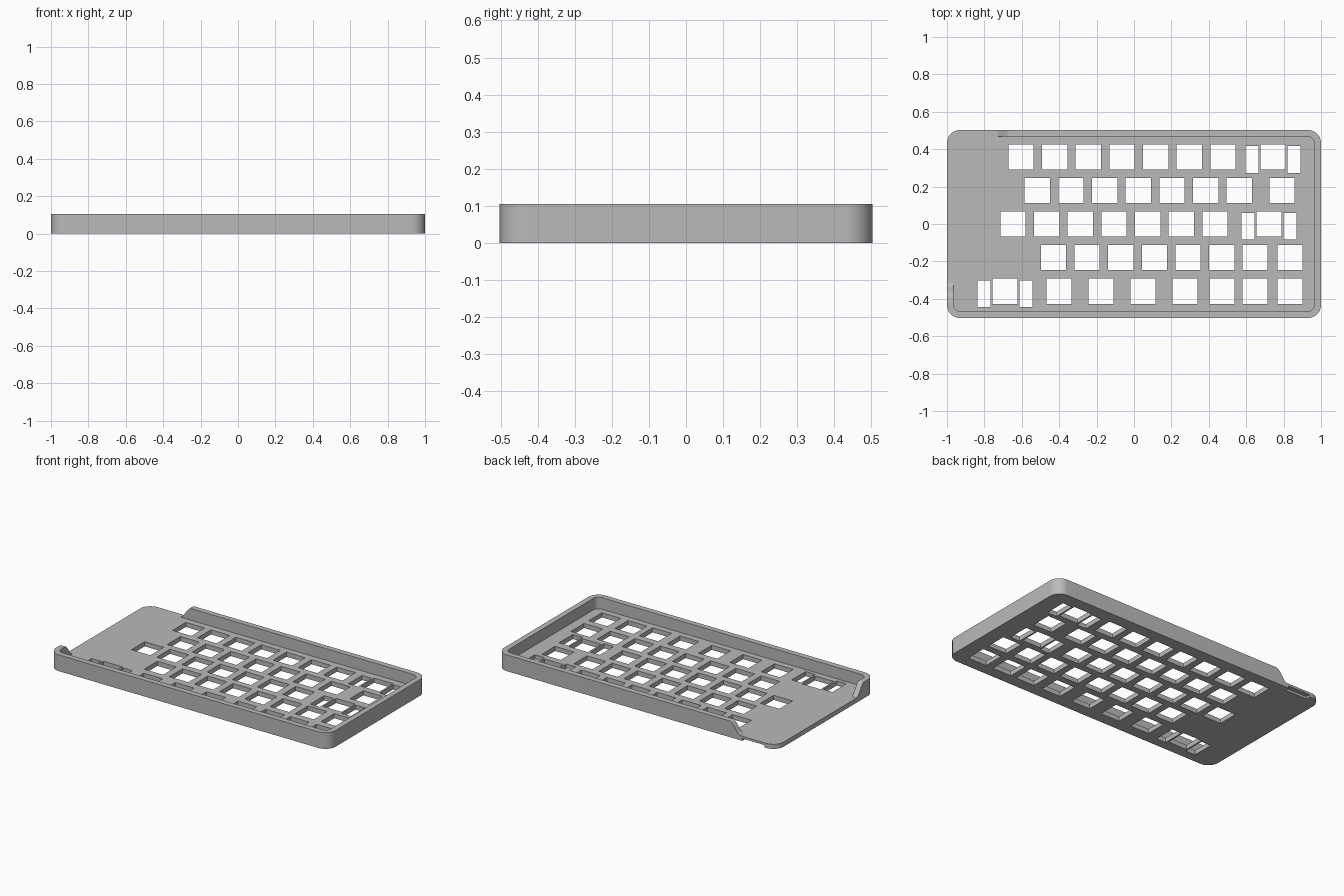
import bpy, bmesh, math
from mathutils import Vector, Matrix

HALF_X, HALF_Y = 1.0, 0.503      # outline half sizes
RADIUS, RIM = 0.072, 0.036       # corner radius and rim thickness
PLATE_Z, TOP_Z = 0.03, 0.105     # plate and rim heights
KEY, PITCH = 0.135, 0.18         # switch hole size and spacing

if "Cube" in bpy.data.objects:
    bpy.data.objects.remove(bpy.data.objects["Cube"])

grey = bpy.data.materials.new("plain_grey")
grey.use_nodes = True
grey.diffuse_color = (0.49, 0.49, 0.49, 1)
grey.node_tree.nodes["Principled BSDF"].inputs["Base Color"].default_value = grey.diffuse_color


def make_object(name, bm):
    bmesh.ops.recalc_face_normals(bm, faces=bm.faces)
    mesh = bpy.data.meshes.new(name)
    bm.to_mesh(mesh)
    bm.free()
    mesh.materials.append(grey)
    obj = bpy.data.objects.new(name, mesh)
    bpy.context.collection.objects.link(obj)
    return obj


def activate(obj):
    bpy.ops.object.select_all(action='DESELECT')
    obj.select_set(True)
    bpy.context.view_layer.objects.active = obj


def corner(sx, sy, start, steps=12):
    """Outer point and outward normal along one rounded corner."""
    centre = Vector((sx * (HALF_X - RADIUS), sy * (HALF_Y - RADIUS)))
    arc = []
    for i in range(steps + 1):
        a = math.radians(start + 90 * i / steps)
        n = Vector((math.cos(a), math.sin(a)))
        arc.append((centre + n * RADIUS, n))
    return arc


front_left = corner(-1, -1, 180)
front_right = corner(1, -1, 270)
back_right = corner(1, 1, 0)
back_left = corner(-1, 1, 90)

# Base plate
bm = bmesh.new()
outline = front_left + front_right + back_right + back_left
face = bm.faces.new([bm.verts.new((p.x, p.y, 0)) for p, n in outline])
raised = bmesh.ops.extrude_face_region(bm, geom=[face], use_keep_orig=True)
for v in raised["geom"]:
    if isinstance(v, bmesh.types.BMVert):
        v.co.z = PLATE_Z
plate = make_object("base_plate", bm)

# Switch holes, and stabiliser slots beside the wide keys
cut = bmesh.new()


def hole(x, y, w, h, z=0.0, depth=0.2):
    bmesh.ops.create_cube(cut, size=1, matrix=Matrix.Translation((x, y, z))
                          @ Matrix.Diagonal((w, h, depth, 1)))


# Each row: height, first key, regular key count, other keys, wide key
rows = [
    (0.358, -0.604, 7, [], 0.743),
    (0.179, -0.517, 7, [0.791], None),
    (0.0, -0.647, 7, [], 0.722),
    (-0.179, -0.431, 6, [0.647, 0.834], None),
    (-0.36, -0.401, 0, [-0.401, -0.176, 0.048, 0.273, 0.471, 0.647, 0.834], -0.69),
]
for y, first, count, others, wide in rows:
    for x in [first + i * PITCH for i in range(count)] + others:
        hole(x, y, KEY, KEY)
    if wide is not None:
        hole(wide, y, KEY, KEY)
        for side in (-1, 1):
            hole(wide + side * 0.112, y - 0.013, 0.068, 0.142)

# Shallow underside notch at the back edge
hole(-0.835, HALF_Y, 0.16, 0.06, 0, 0.03)

cutter = make_object("hole_cutter", cut)
cutter.hide_render = True
activate(plate)
mod = plate.modifiers.new("holes", 'BOOLEAN')
mod.operation = 'DIFFERENCE'
mod.solver = 'EXACT'
mod.object = cutter
bpy.ops.object.modifier_apply(modifier=mod.name)
bpy.data.objects.remove(cutter)

# Raised rim: open path with S-curved ends on the left and back sides
STEPS, RUN = 10, 0.075


def ramp(t):
    return PLATE_Z + 0.001 + (TOP_Z - PLATE_Z - 0.001) * t * t * (3 - 2 * t)


path = []
for i in range(STEPS + 1):
    t = i / STEPS
    path.append((Vector((-HALF_X, -0.315 - RUN * t)), Vector((-1, 0)), ramp(t)))
path += [(p, n, TOP_Z) for p, n in front_left + front_right + back_right]
for i in range(STEPS + 1):
    t = 1 - i / STEPS
    path.append((Vector((-0.74 + RUN * t, HALF_Y)), Vector((0, 1)), ramp(t)))

bm = bmesh.new()
rings = []
for p, n, top in path:
    q = p - n * RIM
    rings.append([bm.verts.new(c) for c in (
        (p.x, p.y, PLATE_Z), (p.x, p.y, top), (q.x, q.y, top), (q.x, q.y, PLATE_Z))])
for a, b in zip(rings, rings[1:]):
    for k in range(4):
        m = (k + 1) % 4
        bm.faces.new((a[k], a[m], b[m], b[k]))
bm.faces.new(rings[0])
bm.faces.new(rings[-1])
rim = make_object("raised_rim", bm)

for obj in (plate, rim):
    activate(obj)
    bpy.ops.object.shade_smooth_by_angle(angle=math.radians(30))
